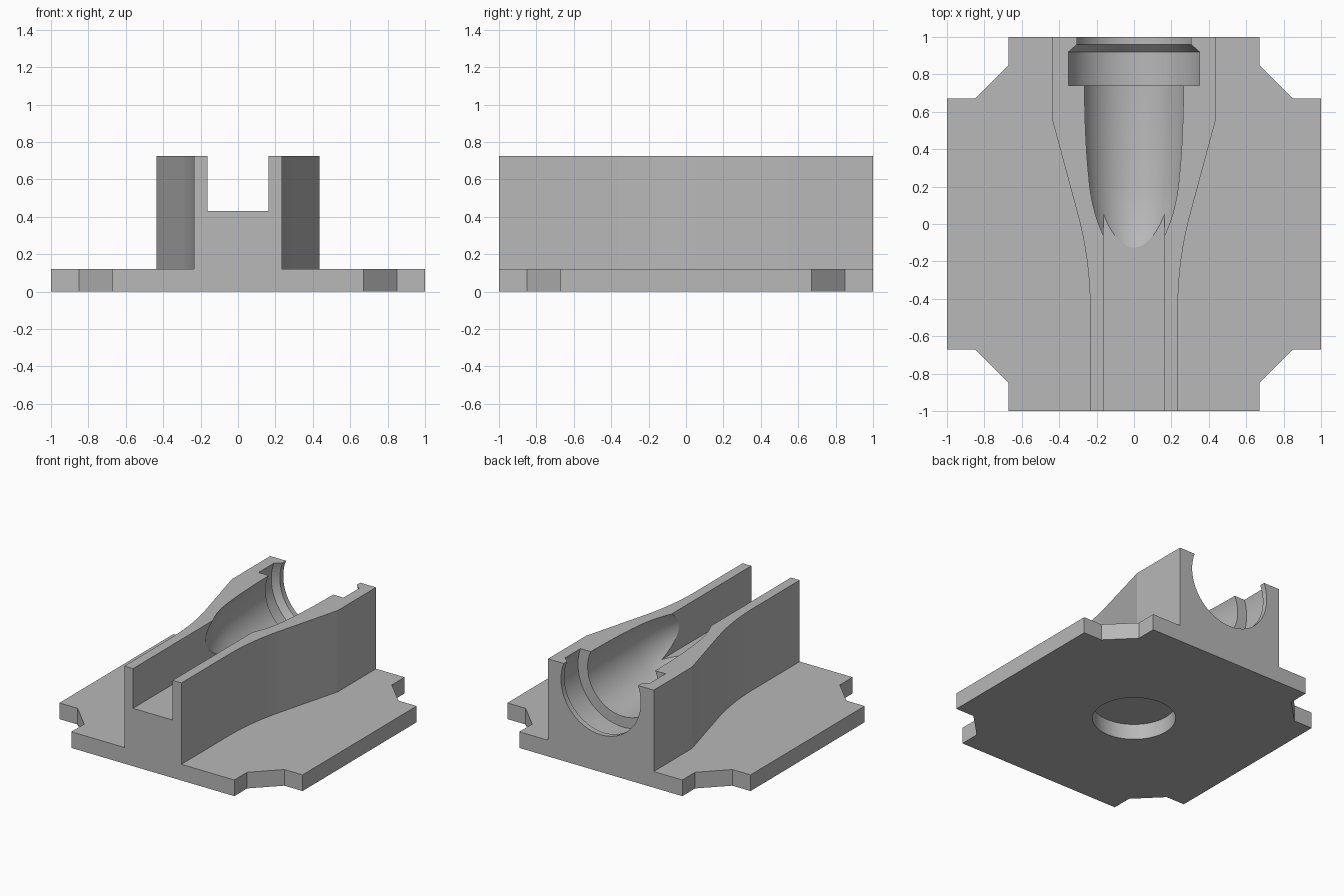
import bpy, bmesh, math
from mathutils import Vector

if "Cube" in bpy.data.objects:
    bpy.data.objects.remove(bpy.data.objects["Cube"], do_unlink=True)

grey = bpy.data.materials.new("light grey")
grey.use_nodes = True
tone = (0.48, 0.48, 0.48, 1)
grey.diffuse_color = tone
grey.node_tree.nodes["Principled BSDF"].inputs["Base Color"].default_value = tone


def finish(name, bm):
    bmesh.ops.recalc_face_normals(bm, faces=bm.faces)
    mesh = bpy.data.meshes.new(name)
    bm.to_mesh(mesh)
    bm.free()
    obj = bpy.data.objects.new(name, mesh)
    mesh.materials.append(grey)
    bpy.context.collection.objects.link(obj)
    return obj


def prism(name, outline, low, high):
    """Extrude a flat outline upwards."""
    bm = bmesh.new()
    face = bm.faces.new([bm.verts.new((x, y, low)) for x, y in outline])
    top = bmesh.ops.extrude_face_region(bm, geom=[face])["geom"]
    verts = [v for v in top if isinstance(v, bmesh.types.BMVert)]
    bmesh.ops.translate(bm, verts=verts, vec=(0, 0, high - low))
    return finish(name, bm)


def mirrored(half):
    return half + [(-x, y) for x, y in reversed(half)]


def revolve(name, profile, height, steps=96):
    """Spin (y, radius) points around a lengthwise axis; ends lie on the axis."""
    bm = bmesh.new()
    verts = [bm.verts.new((r, y, height)) for y, r in profile]
    edges = [bm.edges.new(pair) for pair in zip(verts, verts[1:])]
    bmesh.ops.spin(bm, geom=verts + edges, cent=(0, 0, height), axis=(0, 1, 0),
                   angle=math.tau, steps=steps)
    bmesh.ops.remove_doubles(bm, verts=bm.verts, dist=1e-5)
    return finish(name, bm)


def combine(target, other, operation):
    mod = target.modifiers.new(operation.title(), 'BOOLEAN')
    mod.operation, mod.solver, mod.object = operation, 'EXACT', other
    bpy.context.view_layer.objects.active = target
    bpy.ops.object.modifier_apply(modifier=mod.name)
    bpy.data.objects.remove(other, do_unlink=True)


def bezier(a, b, c, n):
    a, b, c = Vector(a), Vector(b), Vector(c)
    return [tuple(a * (1 - t) ** 2 + b * 2 * t * (1 - t) + c * t * t)
            for t in (i / n for i in range(n + 1))]


# Square base plate with chamfer-notched corners
plate_top, body_top = 0.12, 0.725
right_half = [(0.67, -1), (0.67, -0.85), (0.85, -0.67), (1, -0.67),
              (1, 0.67), (0.85, 0.67), (0.67, 0.85), (0.67, 1)]
base = prism("cradle_base", mirrored(right_half), 0, plate_top)

# Flaring upright body
flare = bezier((0.235, -0.45), (0.235, -0.19), (0.303, 0.06), 16)
body = prism("body", mirrored([(0.235, -1)] + flare + [(0.435, 0.55), (0.435, 1)]),
             plate_top - 0.002, body_top)

# Front channel
slot = prism("slot_cutter", mirrored([(0.163, -1.1), (0.163, 0.3)]), 0.43, 0.9)
combine(body, slot, 'DIFFERENCE')

# Pointed round cavity with a wider collar groove and a neck at the back
nose = bezier((-0.38, 0), (-0.12, 0.245), (0.25, 0.27), 24)
nose += bezier((0.25, 0.27), (0.45, 0.289), (0.74, 0.291), 12)[1:]
collar = [(0.74, 0.37), (0.92, 0.37), (0.96, 0.328), (1.1, 0.328), (1.1, 0)]
cavity = revolve("cavity_cutter", nose + collar, 0.605)
combine(body, cavity, 'DIFFERENCE')
combine(base, body, 'UNION')

# Blind round recess under the plate
circle = [(0.28 * math.cos(a), 0.28 * math.sin(a))
          for a in (math.tau * i / 64 for i in range(64))]
combine(base, prism("recess_cutter", circle, -0.1, 0.115), 'DIFFERENCE')

# Smooth curved walls, crisp edges
bpy.ops.object.select_all(action='DESELECT')
base.select_set(True)
bpy.context.view_layer.objects.active = base
bpy.ops.object.shade_smooth_by_angle(angle=math.radians(12))
